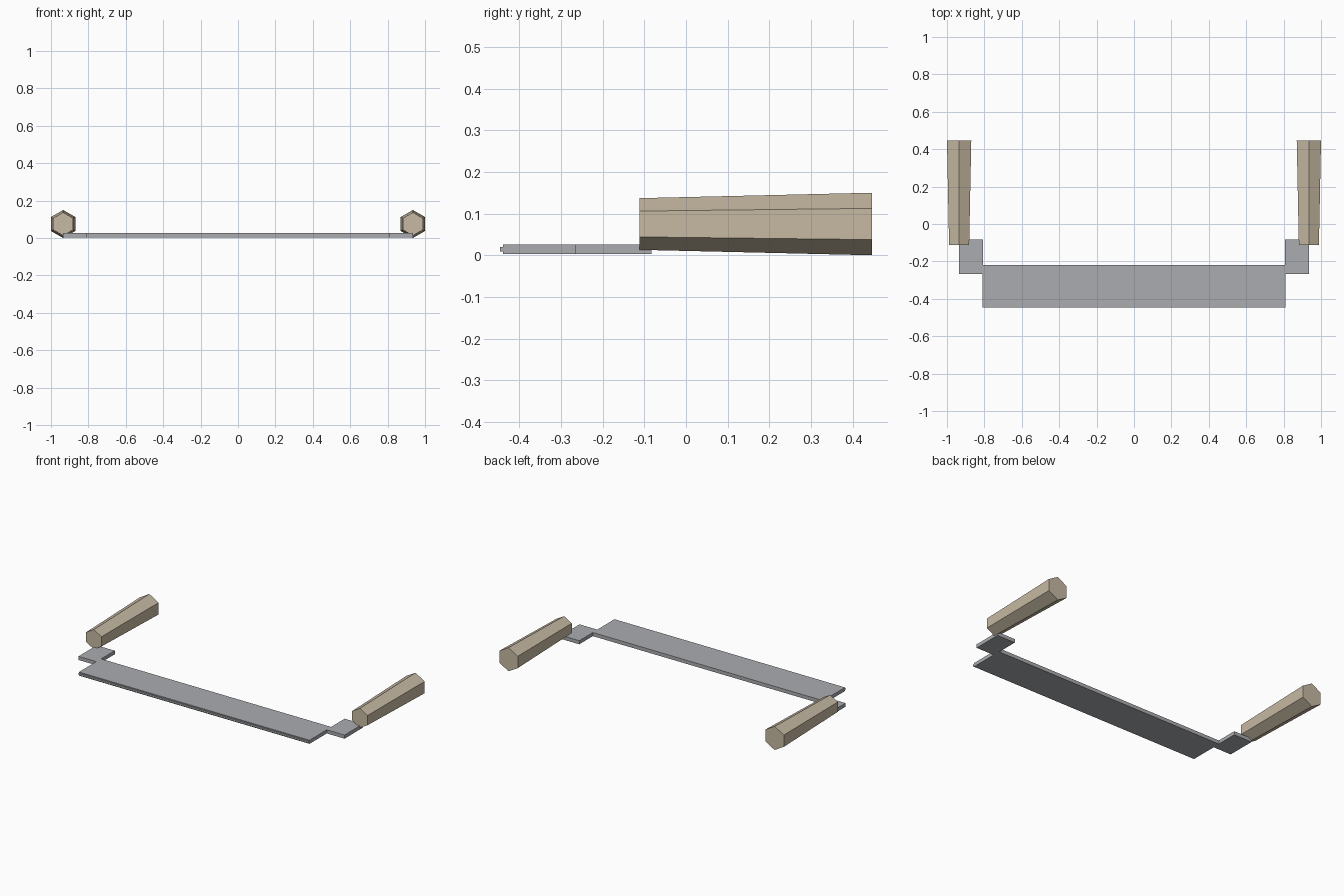
import bpy, bmesh, math
from mathutils import Matrix, Vector

old = bpy.data.objects.get("Cube")
if old:
    bpy.data.objects.remove(old, do_unlink=True)


def material(name, color):
    mat = bpy.data.materials.new(name)
    mat.use_nodes = True
    mat.diffuse_color = color
    mat.node_tree.nodes["Principled BSDF"].inputs["Base Color"].default_value = color
    return mat


steel = material("grey steel", (0.41, 0.415, 0.435, 1))
wood = material("pale wood", (0.57, 0.49, 0.365, 1))


def add_object(name, bm, mat):
    bmesh.ops.recalc_face_normals(bm, faces=bm.faces)
    mesh = bpy.data.meshes.new(name)
    bm.to_mesh(mesh)
    bm.free()
    mesh.materials.append(mat)
    obj = bpy.data.objects.new(name, mesh)
    bpy.context.collection.objects.link(obj)


def box(name, low, high, mat):
    low, high = Vector(low), Vector(high)
    bm = bmesh.new()
    bmesh.ops.create_cube(bm, size=1)
    bmesh.ops.scale(bm, verts=bm.verts, vec=high - low)
    bmesh.ops.translate(bm, verts=bm.verts, vec=(low + high) / 2)
    add_object(name, bm, mat)


def handle(name, x):
    # Tapered hexagonal grip with a ridge along its top and bottom
    front, back = -0.112, 0.446
    bm = bmesh.new()
    bmesh.ops.create_cone(bm, cap_ends=True, segments=6, radius1=0.062,
                          radius2=0.075, depth=back - front,
                          matrix=Matrix.Rotation(-math.pi / 2, 4, "X"))
    bmesh.ops.translate(bm, verts=bm.verts, vec=(x, (front + back) / 2, 0.075))
    add_object(name, bm, wood)


# Flat blade with a thinner cutting strip along the front
box("blade", (-0.81, -0.439, 0.003), (0.81, -0.219, 0.026), steel)
box("cutting_edge", (-0.81, -0.446, 0.009), (0.81, -0.43, 0.02), steel)

# Tangs and handles at both ends
for side, s in (("left", 1), ("right", -1)):
    inner, outer = sorted((s * 0.808, s * 0.935))
    box(side + "_tang", (inner, -0.266, 0.003), (outer, -0.083, 0.026), steel)
    handle(side + "_handle", s * 0.935)
